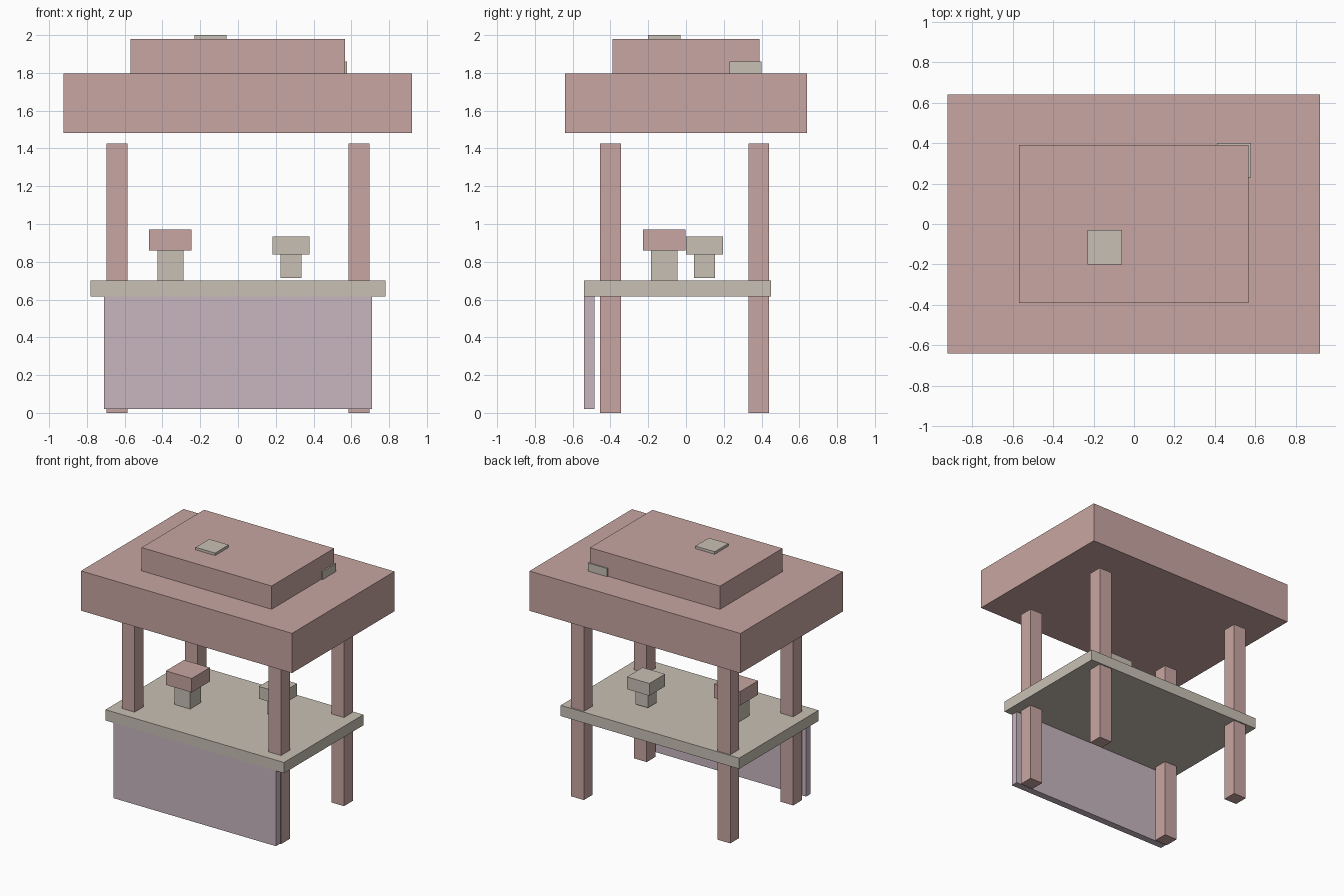
import bpy
from mathutils import Vector

old = bpy.data.objects.get("Cube")
if old:
    bpy.data.objects.remove(old, do_unlink=True)


def material(name, rgb):
    m = bpy.data.materials.new(name)
    m.use_nodes = True
    m.diffuse_color = (*rgb, 1)
    m.node_tree.nodes["Principled BSDF"].inputs["Base Color"].default_value = (*rgb, 1)
    return m


RED = material("dusty_pink", (0.58, 0.38, 0.36))
CREAM = material("warm_cream", (0.58, 0.53, 0.46))
LILAC = material("pale_lilac", (0.58, 0.47, 0.53))


def box(name, mat, x, y, z):
    """Box spanning the given (low, high) range on each axis."""
    low, high = map(Vector, zip(x, y, z))
    bpy.ops.mesh.primitive_cube_add(size=1, location=(low + high) / 2)
    ob = bpy.context.object
    ob.name = name
    ob.data.transform(Vector(high - low).to_3d().to_4d() and scale_matrix(high - low))
    ob.data.materials.append(mat)
    return ob


def scale_matrix(size):
    from mathutils import Matrix
    return Matrix.Diagonal((*size, 1))


def mushroom(name, cap_mat, centre, base, stem_w, stem_h, cap_w, cap_h):
    """Square stem with a wider square cap."""
    def span(c, w):
        return (c - w / 2, c + w / 2)
    cx, cy = centre
    top = base + stem_h
    box(name + "_stem", CREAM, span(cx, stem_w), span(cy, stem_w), (base, top))
    box(name + "_cap", cap_mat, span(cx, cap_w), span(cy, cap_w), (top, top + cap_h))


# Corner posts
for side, x in (("left", 0.64), ("right", -0.64)):
    for end, y in (("front", -0.4), ("back", 0.385)):
        box(f"{end}_{side}_post", RED, (x - 0.055, x + 0.055),
            (y - 0.055, y + 0.055), (0, 1.425))

# Counter and front panel
box("counter", CREAM, (-0.78, 0.78), (-0.54, 0.45), (0.615, 0.7))
box("front_panel", LILAC, (-0.71, 0.71), (-0.54, -0.485), (0.02, 0.615))

# Goods on the counter
mushroom("large_mushroom", RED, (-0.358, -0.115), 0.7, 0.138, 0.16, 0.226, 0.11)
mushroom("small_mushroom", CREAM, (0.281, 0.098), 0.715, 0.11, 0.123, 0.196, 0.097)

# Two-tier roof with raised spots
box("lower_roof", RED, (-0.924, 0.92), (-0.64, 0.64), (1.482, 1.796))
box("upper_roof", RED, (-0.57, 0.567), (-0.39, 0.39), (1.796, 1.98))
box("top_spot", CREAM, (-0.23, -0.06), (-0.2, -0.03), (1.94, 2.0))
box("corner_spot", CREAM, (0.41, 0.578), (0.23, 0.4), (1.78, 1.86))
